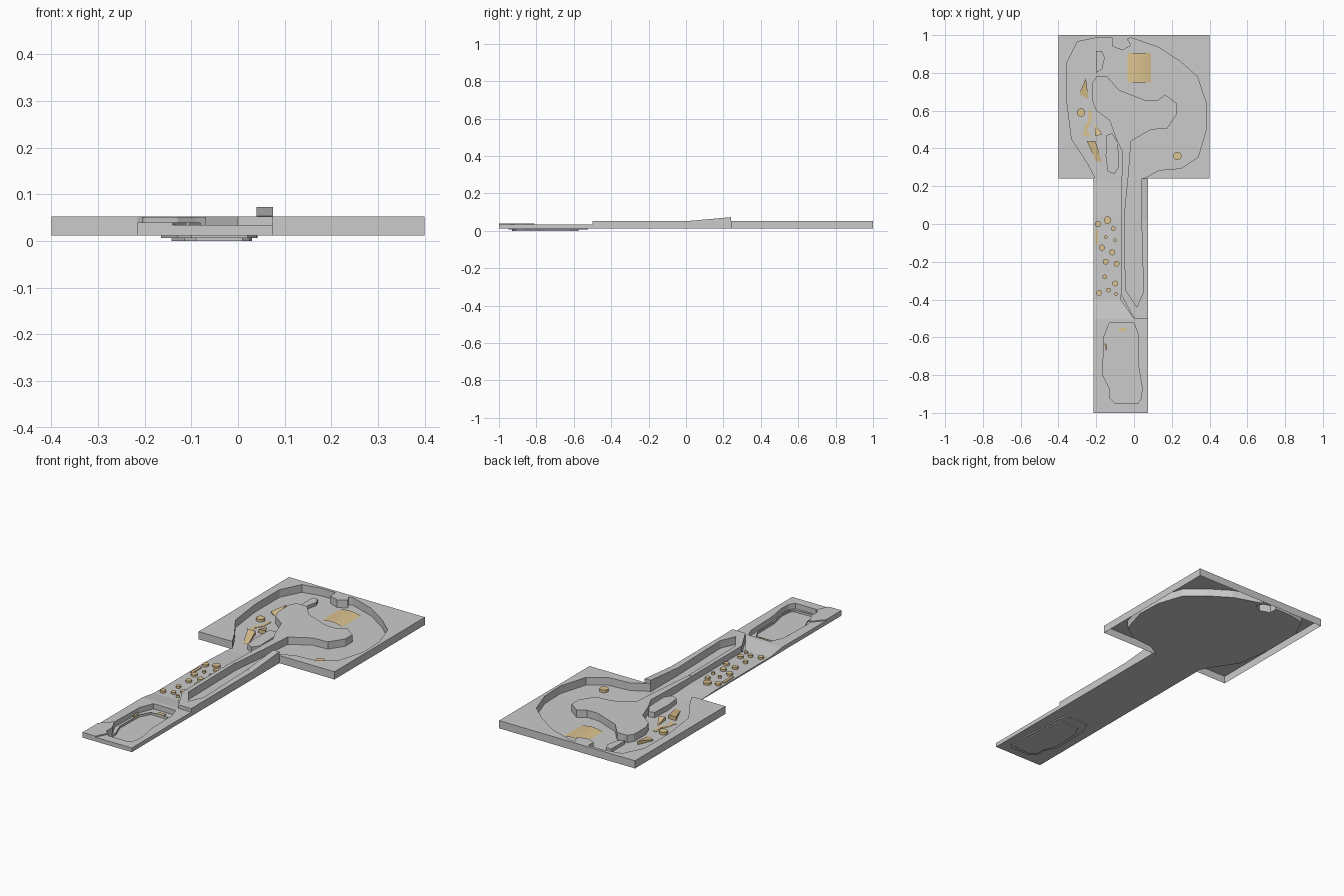
import bpy, bmesh, math

if "Cube" in bpy.data.objects:
    bpy.data.objects.remove(bpy.data.objects["Cube"])

TAN = bpy.data.materials.new("tan")
TAN.diffuse_color = (0.72, 0.55, 0.28, 1)
TAN.use_nodes = True
TAN.node_tree.nodes["Principled BSDF"].inputs["Base Color"].default_value = TAN.diffuse_color


def finish(name, bm, mat=None):
    me = bpy.data.meshes.new(name)
    bm.to_mesh(me)
    bm.free()
    ob = bpy.data.objects.new(name, me)
    bpy.context.collection.objects.link(ob)
    if mat:
        me.materials.append(mat)
    return ob


def area(p):
    return sum(p[i - 1][0] * p[i][1] - p[i][0] * p[i - 1][1] for i in range(len(p))) / 2


def sheet(name, loops, z0, z1, cap=True, mat=None):
    """Raised outline: side walls from z0 to z1 and a cap at z1. Later loops are holes."""
    bm = bmesh.new()
    top = z1 if callable(z1) else (lambda x, y: z1)
    edges = []
    for k, pts in enumerate(loops):
        if (area(pts) > 0) == (k > 0):
            pts = pts[::-1]
        up = [bm.verts.new((x, y, top(x, y))) for x, y in pts]
        n = len(up)
        edges += [bm.edges.new((up[i], up[(i + 1) % n])) for i in range(n)]
        if z0 is not None:
            lo = [bm.verts.new((x, y, z0)) for x, y in pts]
            for i in range(n):
                j = (i + 1) % n
                bm.faces.new((lo[i], lo[j], up[j], up[i]))
    if cap:
        res = bmesh.ops.triangle_fill(bm, edges=edges, use_beauty=True, use_dissolve=False)
        for f in [g for g in res["geom"] if isinstance(g, bmesh.types.BMFace)]:
            f.normal_update()
            if f.normal.z < 0:
                f.normal_flip()
    return finish(name, bm, mat)


def disc(name, x, y, z, r, h):
    ring = [(x + r * math.cos(i * math.tau / 16), y + r * math.sin(i * math.tau / 16)) for i in range(16)]
    sheet(name, [ring], z, z + h, mat=TAN)


BASE, RIM, SLAB, TROUGH = 0.012, 0.053, 0.034, 0.020

# Head rim: square block around the arena contour
arena = [(.06, .245), (.13, .285), (.25, .295), (.34, .355), (.385, .51), (.38, .645),
         (.335, .78), (.245, .86), (.13, .935), (-.015, .985), (-.035, .98), (-.015, .945),
         (-.06, .92), (-.115, .94), (-.115, .985), (-.2, .985), (-.3, .965), (-.355, .855),
         (-.355, .645), (-.33, .45), (-.245, .32), (-.205, .245)]
sheet("head_rim", [[(-.215, .24), (-.4, .24), (-.4, 1), (.4, 1), (.4, .24), (.04, .24)] + arena], BASE, RIM)

# Floor of the arena and underside of the handle, open at the pit
pit_outer = [(-.13, -.525), (.0, -.525), (.02, -.58), (.025, -.76), (.042, -.86), (.04, -.92),
             (.02, -.95), (-.1, -.95), (-.13, -.92), (-.13, -.87), (-.165, -.8), (-.16, -.6)]
pit_inner = [(-.11, -.575), (-.01, -.575), (.01, -.62), (.012, -.76), (.03, -.85), (.025, -.91),
             (.01, -.925), (-.09, -.93), (-.115, -.9), (-.115, -.86), (-.143, -.79), (-.14, -.63)]
sheet("arena_floor", [arena + [(-.215, .24), (-.215, -1), (.075, -1), (.075, .24)], pit_outer], None, BASE)

# Central plateau with its tail, plus the low islands
plateau = [(-.22, .75), (-.2, .78), (-.14, .78), (-.08, .71), (.06, .655), (.125, .655),
           (.165, .685), (.225, .64), (.225, .58), (.175, .505), (.09, .5), (.03, .465),
           (-.015, .44), (-.03, .25), (-.045, .1), (-.05, .05), (-.07, .05), (-.065, .25),
           (-.06, .38), (-.09, .44), (-.13, .55), (-.2, .6), (-.22, .65)]
sheet("plateau", [plateau], BASE, 0.051)
sheet("ridge_island", [[(-.15, .36), (-.145, .47), (-.115, .48), (-.085, .43), (-.08, .3),
                        (-.105, .265), (-.14, .28)]], BASE, 0.040)
sheet("small_island", [[(-.2, .915), (-.17, .915), (-.155, .88), (-.168, .82), (-.2, .8)]], BASE, 0.03)

# Handle bar wrapped around the narrow trench, with a rising end
sheet("handle_bar", [[(-.07, .05), (-.07, -.37), (0, -.5), (.075, -.5), (.075, .24), (.04, .24),
                      (.04, 0), (.05, -.36), (.015, -.44), (-.045, -.35), (-.05, .05)]], BASE, RIM)
sheet("bar_ramp", [[(.04, .02), (.075, .02), (.075, .24), (.04, .24)]], RIM,
      lambda x, y: RIM + .0003 + .0197 * (y - .02) / .22)

# Trough floor: ramp up from the arena, flat, then ramp up to the slab
profile = [(.22, BASE + .0005), (.05, TROUGH), (-.4, TROUGH), (-.5, SLAB)]
bm = bmesh.new()
rows = []
for y, z in profile:
    xr = -.0 if y == -.5 else -.07
    rows.append([bm.verts.new(c) for c in ((-.215, y, BASE), (-.215, y, z), (xr, y, z))])
for a, b in zip(rows, rows[1:]):
    bm.faces.new((a[0], a[1], b[1], b[0]))
    bm.faces.new((a[1], a[2], b[2], b[1]))
finish("trough_floor", bm)

# Lower slab with stepped pit and raised corner
sheet("lower_slab", [[(-.215, -.5), (-.215, -1), (.075, -1), (.075, -.5)], pit_outer], BASE, SLAB)
sheet("pit_ledge", [pit_outer, pit_inner], BASE, 0.006)
sheet("pit_wall", [pit_inner], 0.006, 0.0)
sheet("raised_corner", [[(-.215, -.87), (-.16, -.81), (-.13, -.87), (-.13, -.92), (-.11, -.94),
                         (-.14, -1), (-.215, -1)]], SLAB, 0.040)

# Discs scattered in the trough and the arena
coins = [(-.19, 0, 16), (-.14, .02, 20), (-.11, -.025, 13), (-.15, -.07, 9), (-.1, -.085, 9),
         (-.17, -.125, 16), (-.115, -.15, 16), (-.15, -.2, 15), (-.092, -.21, 15), (-.155, -.28, 12),
         (-.1, -.315, 15), (-.135, -.35, 12), (-.185, -.365, 15), (-.095, -.37, 9)]
for i, (x, y, r) in enumerate(coins):
    disc(f"trough_disc_{i}", x, y, TROUGH, r / 1000, 0.011)
for i, (x, y) in enumerate([(-.28, .59), (.23, .36)]):
    disc(f"arena_disc_{i}", x, y, BASE, .022, .014)

# Low arched tan panel
bm = bmesh.new()
prev = None
for i in range(9):
    x = -.035 + .125 * i / 8
    z = BASE + .002 + .010 * math.sin(math.pi * i / 8)
    cur = [bm.verts.new((x, y, z)) for y in (.75, .905)]
    if prev:
        bm.faces.new((prev[0], cur[0], cur[1], prev[1]))
    prev = cur
finish("arched_panel", bm, TAN)

# Small tan ramps and strips
slope = lambda y0, y1: (lambda x, y: BASE + .001 + .018 * (y - y0) / (y1 - y0))
sheet("wedge_ramp", [[(-.29, .69), (-.24, .66), (-.255, .77)]], BASE, slope(.66, .77), mat=TAN)
sheet("lower_ramp", [[(-.25, .44), (-.205, .44), (-.17, .33), (-.2, .33)]], BASE, slope(.33, .44), mat=TAN)
sheet("upper_ramp", [[(-.21, .54), (-.17, .475), (-.205, .465)]], BASE, slope(.54, .465), mat=TAN)
sheet("winding_strip", [[(-.245, .6), (-.225, .6), (-.225, .54), (-.25, .5), (-.23, .46),
                         (-.275, .47), (-.265, .485), (-.265, .51), (-.24, .55)]], BASE, BASE + .002, mat=TAN)
sheet("trough_strip", [[(-.205, -.03), (-.19, -.03), (-.19, -.11), (-.205, -.11)]], TROUGH, TROUGH + .004, mat=TAN)
sheet("pit_step", [[(-.08, -.55), (-.04, -.55), (-.04, -.57), (-.08, -.57)]], .006, .012, mat=TAN)
sheet("pit_post", [[(-.157, -.63), (-.142, -.64), (-.142, -.67), (-.15, -.665)]], .006, .02, mat=TAN)
